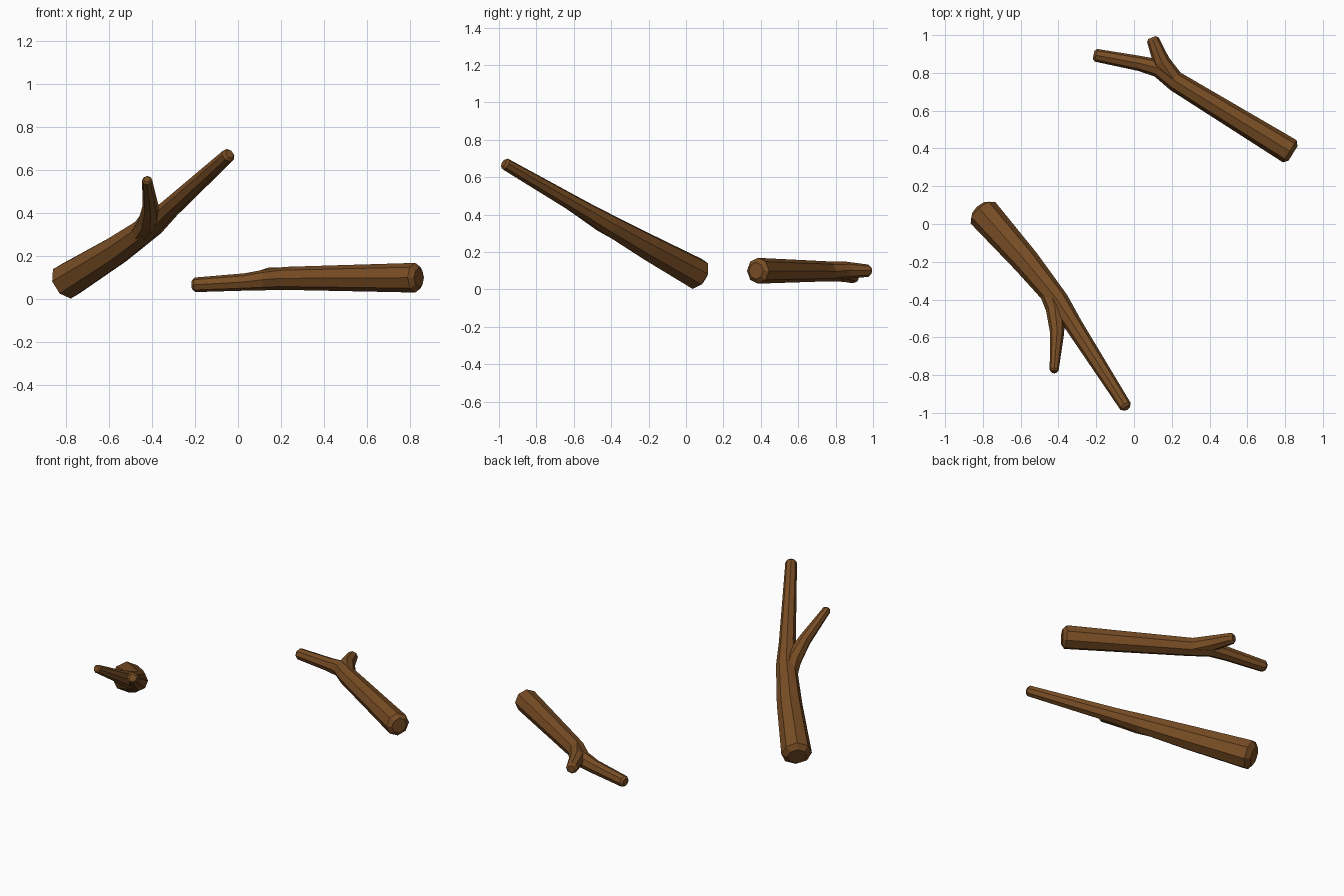
import bpy, bmesh
from math import cos, sin, tau
from mathutils import Vector

if "Cube" in bpy.data.objects:
    bpy.data.objects.remove(bpy.data.objects["Cube"])

SIDES = 8
bark = bpy.data.materials.new("bark")
bark.diffuse_color = (0.19, 0.075, 0.018, 1)
bark.use_nodes = True
bark.node_tree.nodes["Principled BSDF"].inputs["Base Color"].default_value = bark.diffuse_color


def limb(name, nodes):
    """Eight-sided tapered tube through (x, y, z, radius) nodes with chamfered ends."""
    pts = [Vector(n[:3]) for n in nodes]
    rad = [n[3] for n in nodes]
    tans = [(pts[min(i + 1, len(pts) - 1)] - pts[max(i - 1, 0)]).normalized()
            for i in range(len(pts))]
    # extra small rings make the chamfered end caps
    sections = [(pts[0] - tans[0] * rad[0] * 0.3, tans[0], rad[0] * 0.65)]
    sections += list(zip(pts, tans, rad))
    sections.append((pts[-1] + tans[-1] * rad[-1] * 0.4, tans[-1], rad[-1] * 0.65))

    bm = bmesh.new()
    rings = []
    for p, t, r in sections:
        u = t.cross(Vector((0, 0, 1))).normalized()
        v = u.cross(t)
        rings.append([bm.verts.new(p + (u * cos(tau * k / SIDES) + v * sin(tau * k / SIDES)) * r * 1.03)
                      for k in range(SIDES)])
    for a, b in zip(rings, rings[1:]):
        for k in range(SIDES):
            j = (k + 1) % SIDES
            bm.faces.new((a[k], a[j], b[j], b[k]))
    bm.faces.new(rings[0])
    bm.faces.new(rings[-1])
    bmesh.ops.recalc_face_normals(bm, faces=bm.faces)
    mesh = bpy.data.meshes.new(name)
    bm.to_mesh(mesh)
    bm.free()
    mesh.materials.append(bark)
    obj = bpy.data.objects.new(name, mesh)
    bpy.context.collection.objects.link(obj)
    return obj


# Raised stick, leaning up toward the front
limb("raised_stick", [(-0.80, 0.06, 0.083, 0.084), (-0.57, -0.20, 0.225, 0.07),
                      (-0.40, -0.41, 0.345, 0.056), (-0.32, -0.535, 0.42, 0.046),
                      (-0.045, -0.965, 0.67, 0.032)])
limb("raised_stick_twig", [(-0.46, -0.33, 0.295, 0.052), (-0.415, -0.45, 0.36, 0.05),
                           (-0.407, -0.58, 0.435, 0.036), (-0.423, -0.775, 0.553, 0.023)])

# Lying stick, nearly level at the back
limb("lying_stick", [(0.825, 0.385, 0.10, 0.067), (0.22, 0.755, 0.097, 0.052),
                     (0.13, 0.825, 0.09, 0.047), (0.03, 0.85, 0.08, 0.039),
                     (-0.20, 0.893, 0.067, 0.033)])
limb("lying_stick_twig", [(0.21, 0.765, 0.097, 0.05), (0.145, 0.86, 0.103, 0.044),
                          (0.10, 0.975, 0.10, 0.032)])
